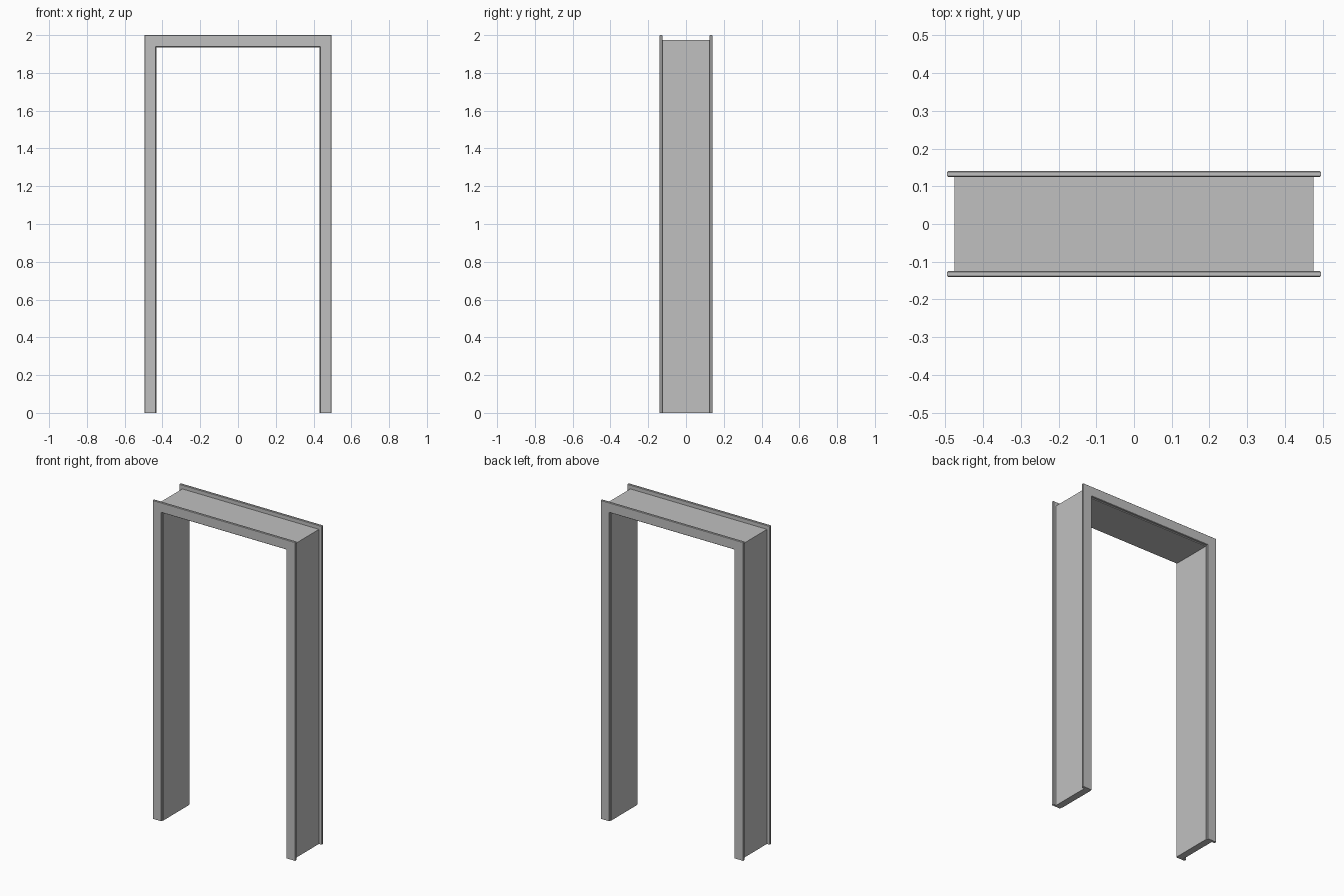
import bpy, bmesh

cube = bpy.data.objects.get("Cube")
if cube:
    bpy.data.objects.remove(cube, do_unlink=True)

# Single painted finish
GREY = (0.53, 0.53, 0.53, 1.0)
paint = bpy.data.materials.new("light grey paint")
paint.use_nodes = True
paint.diffuse_color = GREY
bsdf = next(n for n in paint.node_tree.nodes if n.type == 'BSDF_PRINCIPLED')
bsdf.inputs["Base Color"].default_value = GREY


def portal(name, outer, inner, top, soffit, y0, y1, bevel=0.0):
    """Upside-down U outline on the floor, extruded from y0 to y1."""
    outline = [(-outer, 0), (-outer, top), (outer, top), (outer, 0),
               (inner, 0), (inner, soffit), (-inner, soffit), (-inner, 0)]
    bm = bmesh.new()
    face = bm.faces.new([bm.verts.new((x, y0, z)) for x, z in outline])
    grown = bmesh.ops.extrude_face_region(bm, geom=[face])["geom"]
    moved = [g for g in grown if isinstance(g, bmesh.types.BMVert)]
    bmesh.ops.translate(bm, verts=moved, vec=(0, y1 - y0, 0))
    bmesh.ops.recalc_face_normals(bm, faces=bm.faces)
    if bevel:
        # Ease the long edges, leaving the cut ends on the floor square
        long_edges = [e for e in bm.edges
                      if abs(e.verts[0].co.y - e.verts[1].co.y) < 1e-5
                      and max(v.co.z for v in e.verts) > 0.1]
        bmesh.ops.bevel(bm, geom=long_edges, offset=bevel, segments=1,
                        profile=0.5, affect='EDGES')
    mesh = bpy.data.meshes.new(name)
    bm.to_mesh(mesh)
    bm.free()
    mesh.materials.append(paint)
    obj = bpy.data.objects.new(name, mesh)
    bpy.context.collection.objects.link(obj)
    return obj


# Deep lining of the opening
DEPTH = 0.125
portal("jamb_lining", 0.475, 0.431, 1.975, 1.934, -DEPTH, DEPTH)

# Flat trim on both faces, set back slightly from the lining
TRIM = 0.015
for name, side in (("front_casing", -1), ("back_casing", 1)):
    portal(name, 0.495, 0.434, 2.0, 1.938,
           side * DEPTH, side * (DEPTH + TRIM), bevel=0.002)
